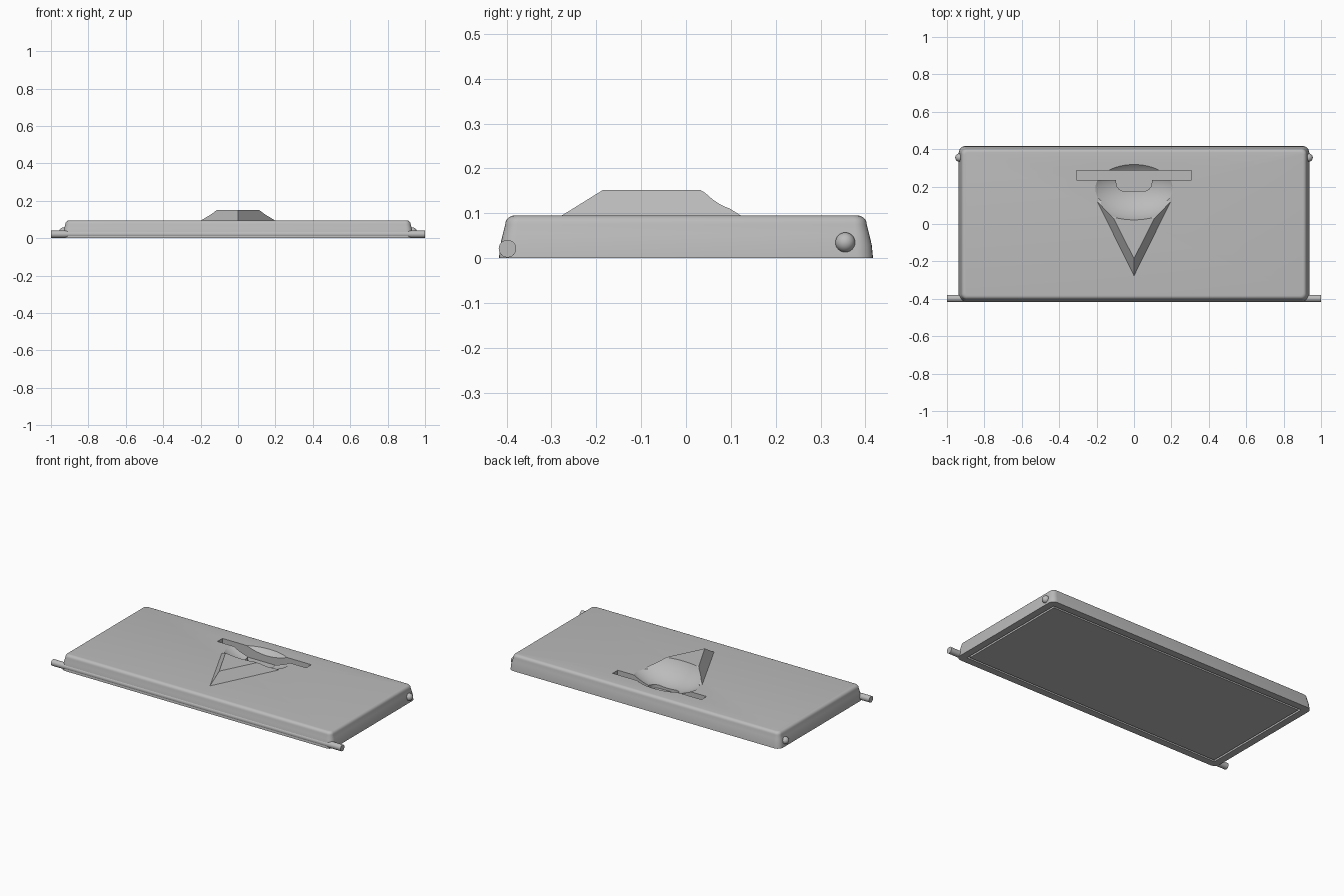
import bpy, bmesh, math
from mathutils import Matrix

cube = bpy.data.objects.get("Cube")
if cube:
    bpy.data.objects.remove(cube, do_unlink=True)

grey = bpy.data.materials.new("plain grey")
grey.use_nodes = True
grey.diffuse_color = (0.5, 0.5, 0.5, 1)
grey.node_tree.nodes["Principled BSDF"].inputs["Base Color"].default_value = (0.5, 0.5, 0.5, 1)

DECK = 0.095


def finish(name, bm):
    bmesh.ops.recalc_face_normals(bm, faces=bm.faces)
    mesh = bpy.data.meshes.new(name)
    bm.to_mesh(mesh)
    bm.free()
    mesh.materials.append(grey)
    obj = bpy.data.objects.new(name, mesh)
    bpy.context.collection.objects.link(obj)
    return obj


def loft(name, rings):
    """Skin a stack of equal-length point rings and cap both ends."""
    bm = bmesh.new()
    loops = [[bm.verts.new(p) for p in ring] for ring in rings]
    n = len(loops[0])
    for a, b in zip(loops, loops[1:]):
        for i in range(n):
            j = (i + 1) % n
            bm.faces.new((a[i], a[j], b[j], b[i]))
    bm.faces.new(loops[0])
    bm.faces.new(loops[-1])
    return finish(name, bm)


def prism(name, outline, z0, z1):
    return loft(name, [[(x, y, z) for x, y in outline] for z in (z0, z1)])


def rounded_rect(hx, hy, r, z, steps=6):
    ring = []
    for k, (sx, sy) in enumerate([(1, 1), (-1, 1), (-1, -1), (1, -1)]):
        for i in range(steps + 1):
            a = math.pi / 2 * (k + i / steps)
            ring.append((sx * (hx - r) + r * math.cos(a), sy * (hy - r) + r * math.sin(a), z))
    return ring


def rect(hx, hy):
    return [(-hx, -hy), (hx, -hy), (hx, hy), (-hx, hy)]


def ball(name, centre, radii, segs=32, rings=16):
    bm = bmesh.new()
    bmesh.ops.create_uvsphere(bm, u_segments=segs, v_segments=rings, radius=1,
                              matrix=Matrix.Translation(centre) @ Matrix.Diagonal((*radii, 1)))
    return finish(name, bm)


def cut(obj, cutter):
    mod = obj.modifiers.new("cut", "BOOLEAN")
    mod.operation = "DIFFERENCE"
    mod.solver = "EXACT"
    mod.object = cutter
    bpy.context.view_layer.objects.active = obj
    bpy.ops.object.modifier_apply(modifier=mod.name)


def smooth(obj, degrees=32):
    bpy.ops.object.select_all(action="DESELECT")
    obj.select_set(True)
    bpy.context.view_layer.objects.active = obj
    bpy.ops.object.shade_smooth_by_angle(angle=math.radians(degrees))


# Cover body: bowed sides and a rounded top rim
profile = [(0, 0), (0.03, 0.003), (0.055, 0.009), (0.075, 0.014)]
for i in range(1, 6):
    a = math.pi / 2 * i / 5
    profile.append((0.075 + 0.02 * math.sin(a), 0.014 + 0.02 * (1 - math.cos(a))))
body = loft("cover_body", [rounded_rect(0.937 - d, 0.417 - d, 0.036 - d * 0.6, z) for z, d in profile])

# Finger ridge: wedge with sloping sides
ridge = loft("finger_ridge", [
    [(-0.2, 0.125, DECK - 0.002), (0, -0.28, DECK - 0.002), (0.2, 0.125, DECK - 0.002)],
    [(-0.11, 0.032, 0.152), (0, -0.185, 0.152), (0.11, 0.032, 0.152)]])

# Scooped finger dish through the deck and the back of the ridge
dish = ball("dish_cutter", (0, 0.19, 0.25), (0.307, 0.19, 0.21), 64, 48)
# Latch slot with a rounded notch in its front edge
slot = prism("slot_cutter", [(x, y + 0.26) for x, y in rect(0.307, 0.025)], 0.025, 0.2)
arc = [math.pi * (1 + i / 12) for i in range(13)]
notch_outline = [(0.095, 0.25), (-0.095, 0.25)]
for i, a in enumerate(arc):
    side = -1 if i < 6.5 else 1
    notch_outline.append((side * 0.05 + 0.045 * math.cos(a), 0.22 + 0.045 * math.sin(a)))
notch = prism("notch_cutter", notch_outline, 0.025, 0.2)
# Seal groove in the underside
groove = prism("groove_cutter", rect(0.893, 0.373), -0.02, 0.015)
groove_core = prism("groove_core", rect(0.881, 0.361), -0.03, 0.03)
cut(groove, groove_core)

for cutter in (dish, slot, notch, groove):
    cut(body, cutter)
cut(ridge, dish)
for helper in (dish, slot, notch, groove, groove_core):
    bpy.data.objects.remove(helper, do_unlink=True)
smooth(body)
smooth(ridge, 20)

# Hinge rod along the front edge
bm = bmesh.new()
bmesh.ops.create_cone(bm, cap_ends=True, segments=32, radius1=0.0195, radius2=0.0195, depth=2,
                      matrix=Matrix.Translation((0, -0.398, 0.021)) @ Matrix.Rotation(math.pi / 2, 4, "Y"))
smooth(finish("hinge_rod", bm))

# Snap bumps at the rear of both ends
for side, label in ((1, "left"), (-1, "right")):
    smooth(ball(label + "_snap_bump", (side * 0.934, 0.355, 0.035), (0.022,) * 3))
